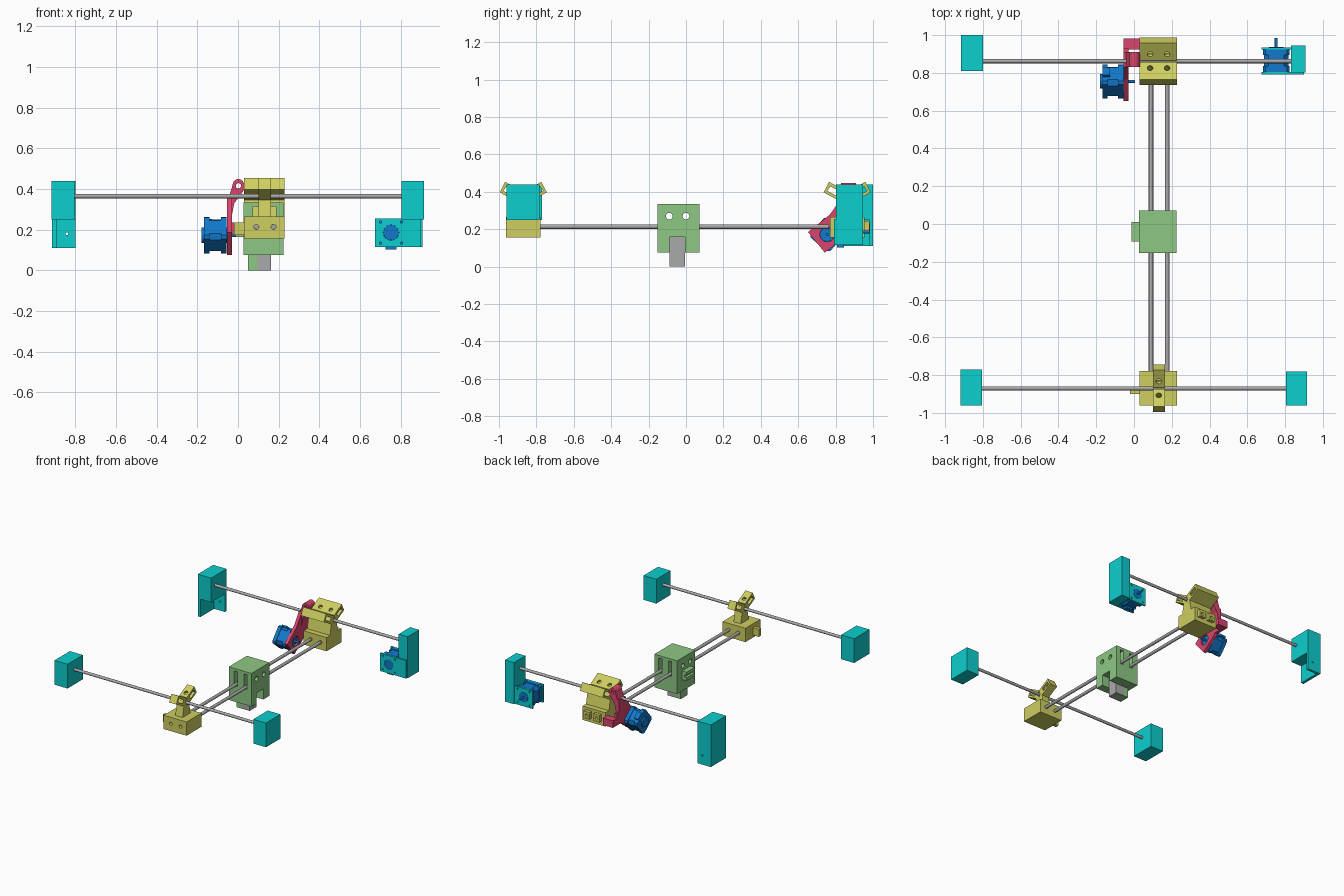
import bpy, bmesh, math
from mathutils import Matrix, Vector

if "Cube" in bpy.data.objects:
    bpy.data.objects.remove(bpy.data.objects["Cube"])


def mat(name, rgb):
    m = bpy.data.materials.new(name)
    m.diffuse_color = (*rgb, 1)
    m.use_nodes = True
    m.node_tree.nodes["Principled BSDF"].inputs["Base Color"].default_value = m.diffuse_color
    return m


CYAN = mat("cyan", (0.004, 0.62, 0.62))
BLUE = mat("blue", (0.006, 0.19, 0.60))
GREEN = mat("green", (0.27, 0.58, 0.23))
YELLOW = mat("yellow", (0.62, 0.62, 0.12))
PINK = mat("pink", (0.70, 0.06, 0.15))
GREY = mat("grey", (0.40, 0.40, 0.40))
AXIS = {'X': Matrix.Rotation(math.pi / 2, 4, 'Y'),
        'Y': Matrix.Rotation(-math.pi / 2, 4, 'X'), 'Z': Matrix.Identity(4)}


def finish(name, bm, m):
    bmesh.ops.recalc_face_normals(bm, faces=bm.faces)
    me = bpy.data.meshes.new(name)
    bm.to_mesh(me)
    bm.free()
    me.materials.append(m)
    ob = bpy.data.objects.new(name, me)
    bpy.context.collection.objects.link(ob)
    return ob


def box(name, x, y, z, m):
    bm = bmesh.new()
    bmesh.ops.create_cube(bm, size=1)
    for v in bm.verts:
        v.co = [(r[0] + r[1]) / 2 + c * (r[1] - r[0]) for r, c in zip((x, y, z), v.co)]
    return finish(name, bm, m)


def rod(name, c, r, length, axis, m, n=24):
    bm = bmesh.new()
    bmesh.ops.create_cone(bm, cap_ends=True, segments=n, radius1=r, radius2=r, depth=length)
    bm.transform(Matrix.Translation(c) @ AXIS[axis])
    ob = finish(name, bm, m)
    for p in ob.data.polygons:
        p.use_smooth = len(p.vertices) == 4
    return ob


def prism(name, pts, axis, lo, hi, m):
    """Extrude a profile: axis X takes (y, z) points, axis Y takes (x, z) points."""
    bm = bmesh.new()
    f = bm.faces.new([bm.verts.new((lo, a, b) if axis == 'X' else (a, lo, b)) for a, b in pts])
    ext = bmesh.ops.extrude_face_region(bm, geom=[f])
    d = Vector((hi - lo, 0, 0)) if axis == 'X' else Vector((0, hi - lo, 0))
    bmesh.ops.translate(bm, vec=d, verts=[g for g in ext['geom'] if isinstance(g, bmesh.types.BMVert)])
    return finish(name, bm, m)


def cut(ob, cutters):
    for c in cutters:
        c.hide_render = True
        md = ob.modifiers.new("cut", 'BOOLEAN')
        md.operation, md.solver, md.object = 'DIFFERENCE', 'EXACT', c
    bpy.context.view_layer.update()
    me = bpy.data.meshes.new_from_object(ob.evaluated_get(bpy.context.evaluated_depsgraph_get()))
    ob.modifiers.clear()
    ob.data = me
    for c in cutters:
        bpy.data.objects.remove(c)


def hole(c, r, length, axis, m, n=20):
    return rod("hole_cutter", c, r, length, axis, m, n)


# Guide rods
rod("rear_rail", (0.015, 0.862, 0.365), 0.011, 1.64, 'X', GREY)
rod("front_rail", (0, -0.87, 0.365), 0.011, 1.63, 'X', GREY)
for x in (0.09, 0.175):
    rod("cross_rail", (x, -0.015, 0.214), 0.012, 1.56, 'Y', GREY)

# Rail end blocks
box("front_left_end", (-0.918, -0.805), (-0.96, -0.77), (0.25, 0.44), CYAN)
box("front_right_end", (0.805, 0.915), (-0.96, -0.782), (0.25, 0.44), CYAN)
box("rear_left_end", (-0.915, -0.80), (0.81, 1.0), (0.25, 0.44), CYAN)
box("rear_left_side_wall", (-0.915, -0.893), (0.81, 1.0), (0.11, 0.25), CYAN)
back = box("rear_left_back_wall", (-0.893, -0.80), (0.98, 1.0), (0.11, 0.25), CYAN)
cut(back, [hole((-0.842, 0.99, 0.18), 0.007, 0.1, 'Y', CYAN)])
box("rear_right_end", (0.83, 0.908), (0.803, 0.945), (0.115, 0.44), CYAN)


# Stepper motor built along Z, then placed
def motor(name, matrix, depth, half):
    def ring(s, ch, z0, z1):
        a, b = s, s - ch
        bm = bmesh.new()
        f = bm.faces.new([bm.verts.new((p, q, z0)) for p, q in
                          ((a, -b), (a, b), (b, a), (-b, a), (-a, b), (-a, -b), (-b, -a), (b, -a))])
        g = bmesh.ops.extrude_face_region(bm, geom=[f])['geom']
        bmesh.ops.translate(bm, vec=(0, 0, z1 - z0), verts=[v for v in g if isinstance(v, bmesh.types.BMVert)])
        return finish(name, bm, BLUE)
    h = depth / 2
    parts = [ring(half, 0.014, -h, -h + depth * 0.25),
             ring(half * 0.94, 0.024, -h + depth * 0.25, h - depth * 0.25),
             ring(half, 0.014, h - depth * 0.25, h),
             rod(name + "_boss", (0, 0, h + 0.006), 0.038, 0.014, 'Z', BLUE),
             rod(name + "_rear_boss", (0, 0, -h - 0.005), 0.038, 0.014, 'Z', BLUE),
             rod(name + "_shaft", (0, 0, h + 0.03), 0.008, 0.06, 'Z', BLUE),
             box(name + "_plug", (-0.027, 0.027), (half, half + 0.014), (-h, -h + 0.04), BLUE)]
    for p in parts:
        p.data.transform(matrix)


motor("rail_motor", Matrix.Translation((0.753, 0.865, 0.186)) @ AXIS['Y'], 0.118, 0.07)
motor("carriage_motor", Matrix.Translation((-0.112, 0.755, 0.172)) @ AXIS['X']
      @ Matrix.Rotation(math.radians(50), 4, 'Z'), 0.112, 0.070)

# Motor mounting plates
for nm, x1, y0, y1 in (("rail_motor_front_plate", 0.90, 0.792, 0.806),
                       ("rail_motor_rear_plate", 0.83, 0.924, 0.935)):
    plate = box(nm, (0.675, x1), (y0, y1), (0.115, 0.255), CYAN)
    cut(plate, [hole((0.753, y0, 0.186), 0.0385, 0.1, 'Y', CYAN, 24)] +
        [hole((0.753 + i * 0.052, y0, 0.186 + j * 0.052), 0.006, 0.1, 'Y', CYAN, 12)
         for i in (-1, 1) for j in (-1, 1)])


# Yellow carriages: base block with a V of two hollow tilted wheel holders
def carriage(name, yc, x0, x1, hole_xs):
    base = box(name + "_base", (0.03, 0.228), (yc - 0.092, yc + 0.092), (0.157, 0.265), YELLOW)
    cut(base, [hole((x, yc, 0.214), 0.0125, 0.5, 'Y', YELLOW) for x in (0.09, 0.175)])
    prism(name + "_stem", [(yc - 0.05, 0.26), (yc + 0.05, 0.26), (yc + 0.03, 0.36),
                           (yc, 0.342), (yc - 0.03, 0.36)], 'X', x0, x1, YELLOW)
    t = math.tan(math.radians(28))
    for s in (-1, 1):
        outer = [(0.004, 0.402), (0.097, 0.402 + 0.097 * t), (0.126, 0.397), (0.004, 0.397 - 0.122 * t)]
        inner = [(0.035, 0.400), (0.090, 0.400 + 0.055 * t), (0.107, 0.405), (0.050, 0.405 - 0.057 * t)]
        arm = prism(name + "_holder", [(yc + s * a, b) for a, b in outer], 'X', x0, x1, YELLOW)
        cuts = [prism("slot_cutter", [(yc + s * a, b) for a, b in inner], 'X', x0 - 0.1, x1 + 0.1, YELLOW)]
        for x in hole_xs:
            c = hole((0, 0, 0), 0.015, 0.06, 'Z', YELLOW)
            c.data.transform(Matrix.Translation((x, yc + s * 0.036, 0.421))
                             @ Matrix.Rotation(s * math.radians(28), 4, 'X'))
            cuts.append(c)
        cut(arm, cuts)


carriage("rear_carriage", 0.862, 0.03, 0.228, (0.085, 0.175))
carriage("front_carriage", -0.87, 0.10, 0.163, (0.131,))
box("front_belt_tab", (-0.02, 0.03), (-0.90, -0.872), (0.175, 0.235), YELLOW)
for x in (0.09, 0.175):
    nub = box("rear_rod_clamp", (x - 0.026, x + 0.026), (0.954, 0.98), (0.19, 0.245), YELLOW)
    cut(nub, [hole((x, 0.97, 0.214), 0.012, 0.2, 'Y', YELLOW)])

# Pink motor bracket: diamond plate, bent arm with eyelet, foot to the carriage
plate = prism("bracket_plate", [(0.652, 0.185), (0.742, 0.075), (0.862, 0.165), (0.91, 0.25),
                                (0.91, 0.37), (0.83, 0.37), (0.785, 0.30), (0.765, 0.275)],
              'X', -0.055, -0.03, PINK)
cut(plate, [hole((-0.04, 0.755, 0.172), 0.039, 0.2, 'X', PINK, 24)])
arc = [(0.002 + 0.029 * math.cos(math.radians(a)), 0.418 + 0.031 * math.sin(math.radians(a)))
       for a in range(0, 181, 20)]
arm = prism("bracket_arm", arc + [(-0.052, 0.34), (-0.055, 0.27), (-0.03, 0.27), (-0.018, 0.33),
                                  (0.026, 0.39)], 'Y', 0.83, 0.91, PINK)
cut(arm, [hole((0.002, 0.87, 0.416), 0.013, 0.3, 'Y', PINK)])
box("bracket_foot", (-0.055, 0.03), (0.925, 0.983), (0.18, 0.235), PINK)
box("bracket_foot_link", (-0.055, -0.03), (0.86, 0.93), (0.18, 0.27), PINK)

# Green tool carriage with rod slots, cross holes and tool notch
body = box("tool_carriage", (0.027, 0.224), (-0.153, 0.071), (0.075, 0.335), GREEN)
cut(body, [box("slot_cutter", (x - 0.014, x + 0.014), (-0.3, 0.3), (0.198, 0.315), GREEN)
           for x in (0.088, 0.173)] +
    [hole((0.12, y, 0.27), 0.018, 0.5, 'X', GREEN) for y in (-0.09, 0.0)] +
    [box("notch_cutter", (0.16, 0.3), (-0.088, -0.006), (0.0, 0.158), GREEN)])
box("tool_holder", (0.05, 0.096), (-0.088, -0.006), (0.0, 0.085), GREEN)
box("tool", (0.096, 0.163), (-0.088, -0.006), (0.0, 0.158), GREY)
for z in (0.165, 0.208):
    box("belt_clip", (-0.012, 0.027), (-0.092, 0.01), (z, z + 0.025), GREEN)
box("belt_clip_back", (0.008, 0.027), (-0.092, 0.01), (0.165, 0.233), GREEN)
